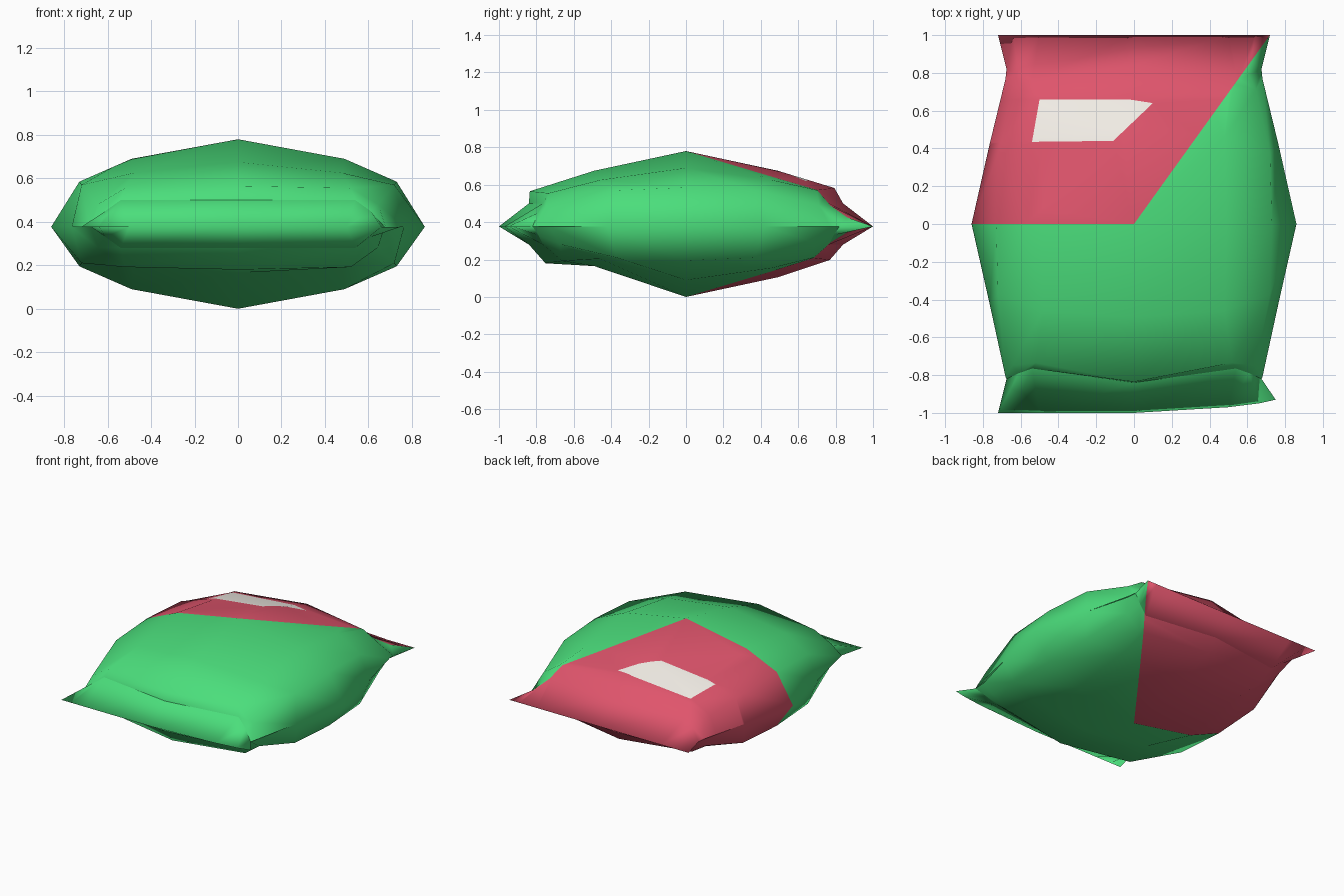
import bpy, bmesh
from mathutils import Vector

if "Cube" in bpy.data.objects:
    bpy.data.objects.remove(bpy.data.objects["Cube"])

MID = 0.39
# One quarter of the bag: rows from the middle to the seal tip,
# columns from the side seam to the centre line, each (x, y, half height)
ROWS = [
    [(.86, 0, 0), (.73, 0, .195), (.49, 0, .30), (0, 0, .39)],
    [(.765, .42, 0), (.72, .37, .18), (.48, .46, .235), (0, .49, .285)],
    [(.68, .81, 0), (.645, .75, .09), (.52, .735, .165), (0, .835, .175)],
    [(.675, .82, 0), (.61, .79, .06), (.54, .765, .11), (0, .84, .11)],
    [(.72, 1, 0), (.64, 1, 0), (.5, 1, 0), (0, 1, 0)],
]


def point(row, col, sx, sy, sz):
    x, y, h = ROWS[row][col]
    if sy > 0 and row == 2:          # back puff: fuller, no overhang on top
        y *= .95 if sz > 0 else .92
        h *= 1.1
    if sy < 0 and sz < 0:            # flatter underside at the front
        if row == 1 and col > 1:
            h *= .79
        if row == 2:
            h *= 1.2
            y *= .9
    if sy < 0 and sx > 0 and row == 4 and col < 3:   # skewed front seal corner
        y -= (.07, .05, .03)[col]
        x += (.03, .02, 0)[col]
    z = .377 if h == 0 else MID + sz * h
    return (sx * x, sy * y, z)


def material(name, rgb):
    m = bpy.data.materials.new(name)
    m.diffuse_color = (*rgb, 1)
    m.use_nodes = True
    m.node_tree.nodes["Principled BSDF"].inputs["Base Color"].default_value = m.diffuse_color
    return m


bm = bmesh.new()
# Pillow shell from eight mirrored patches, creased where the seals start
for sx in (-1, 1):
    for sy in (-1, 1):
        for sz in (-1, 1):
            g = [[bm.verts.new(point(r, c, sx, sy, sz)) for c in range(4)] for r in range(5)]
            for r in range(4):
                for c in range(3):
                    q = [g[r][c], g[r + 1][c], g[r + 1][c + 1], g[r][c + 1]]
                    f = bm.faces.new(q if sx * sy * sz < 0 else q[::-1])
                    f.smooth = True
            if sy < 0 or sz < 0:
                for c in range(3):
                    bm.edges.get((g[3][c], g[3][c + 1])).smooth = False
bmesh.ops.remove_doubles(bm, verts=bm.verts, dist=.0005)
bmesh.ops.recalc_face_normals(bm, faces=bm.faces)


def cut(faces, p, n):
    """Split faces by a vertical plane and keep those on the side of n."""
    p, n = Vector((*p, 0)), Vector((*n, 0))
    geom = set(faces)
    for f in faces:
        geom.update(f.edges)
        geom.update(f.verts)
    out = bmesh.ops.bisect_plane(bm, geom=list(geom), dist=1e-4, plane_co=p, plane_no=n)
    return [f for f in out["geom"] if isinstance(f, bmesh.types.BMFace)
            and (f.calc_center_median() - p).dot(n) > 0]


# Red back-left area, on both the top and the underside
red = cut(list(bm.faces), (0, 0), (0, 1))
red = cut(red, (0, 0), (-1.39, 1))
for f in red:
    f.material_index = 1

# Pale patch on the top of the red area
patch = [f for f in red if f.normal.z > .3 and f.calc_center_median().y < .8]
outline = [(-.5, .66), (-.03, .66), (.1, .64), (-.11, .44), (-.54, .435)]
for a, b in zip(outline, outline[1:] + outline[:1]):
    patch = cut(patch, a, (b[1] - a[1], a[0] - b[0]))
for f in patch:
    f.material_index = 2

mesh = bpy.data.meshes.new("snack_bag")
bm.to_mesh(mesh)
bm.free()
bag = bpy.data.objects.new("snack_bag", mesh)
bpy.context.collection.objects.link(bag)
for name, rgb in (("green", (.07, .73, .20)), ("red", (.74, .09, .15)), ("pale", (.92, .88, .82))):
    mesh.materials.append(material(name, rgb))
